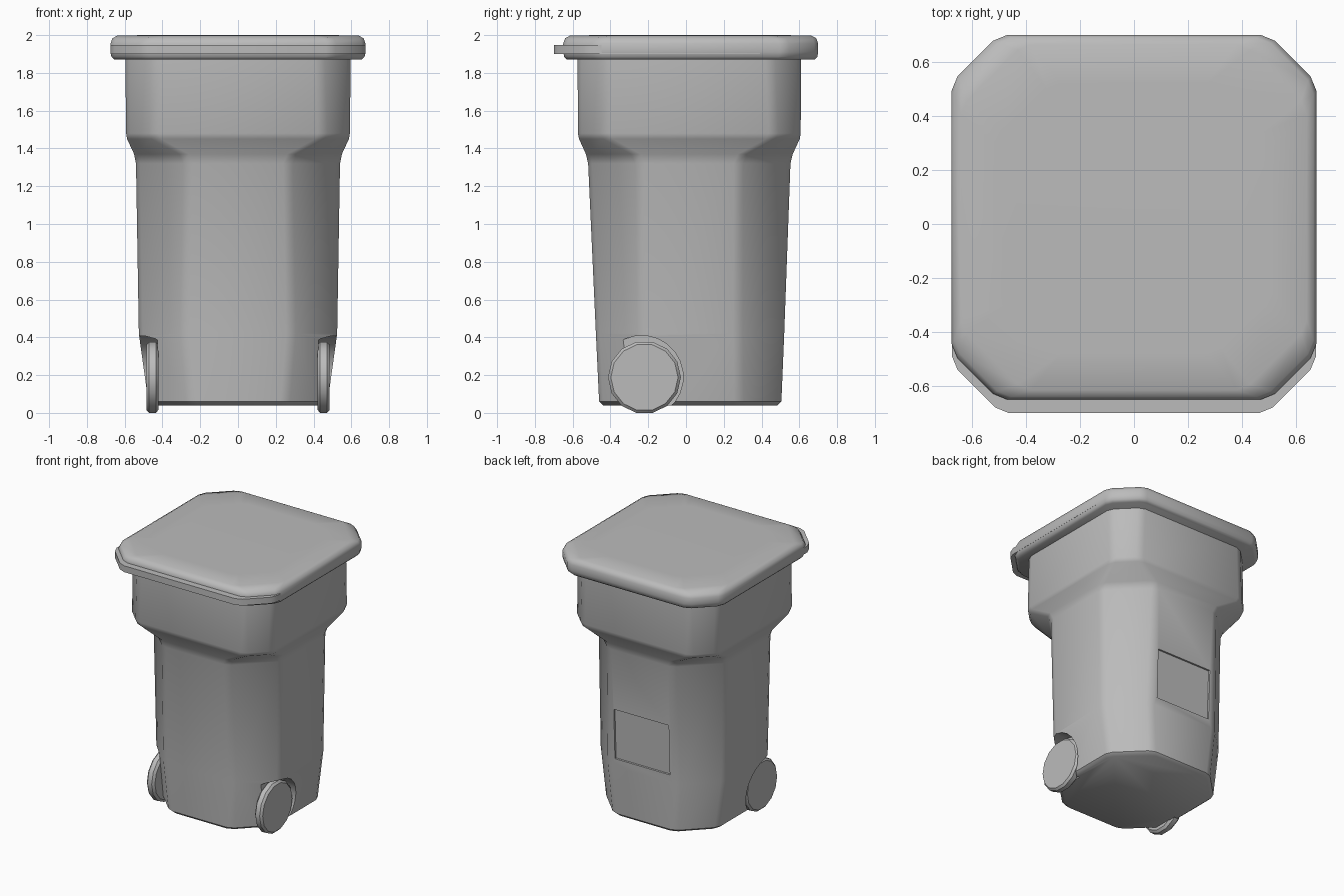
import bpy, bmesh, math
from mathutils import Matrix

if "Cube" in bpy.data.objects:
    bpy.data.objects.remove(bpy.data.objects["Cube"], do_unlink=True)

grey = bpy.data.materials.new("bin grey")
grey.use_nodes = True
grey.diffuse_color = (0.5, 0.5, 0.5, 1)
grey.node_tree.nodes["Principled BSDF"].inputs["Base Color"].default_value = (0.5, 0.5, 0.5, 1)


def make_object(name, bm):
    bmesh.ops.recalc_face_normals(bm, faces=bm.faces)
    mesh = bpy.data.meshes.new(name)
    bm.to_mesh(mesh)
    bm.free()
    obj = bpy.data.objects.new(name, mesh)
    bpy.context.collection.objects.link(obj)
    mesh.materials.append(grey)
    return obj


def select(obj):
    bpy.ops.object.select_all(action='DESELECT')
    obj.select_set(True)
    bpy.context.view_layer.objects.active = obj


def smooth(obj, degrees):
    select(obj)
    bpy.ops.object.shade_smooth_by_angle(angle=math.radians(degrees))


def octagon(half_x, front, back, cut, z, soft=0.03):
    """Rectangle with cut corners, each cut end softened by one small facet."""
    near, far = soft * 0.7, cut - soft * 0.7
    corner = [(0, cut + soft), (near, far), (far, near), (cut + soft, 0)]
    points = []
    for sx, y, sy in ((1, back, 1), (-1, back, 1), (-1, front, -1), (1, front, -1)):
        run = corner if sx * sy > 0 else corner[::-1]
        points += [(sx * (half_x - dx), y - sy * dy, z) for dx, dy in run]
    return points


def loft(name, sections):
    bm = bmesh.new()
    rings = [[bm.verts.new(p) for p in section] for section in sections]
    for low, high in zip(rings, rings[1:]):
        for i in range(len(low)):
            j = (i + 1) % len(low)
            bm.faces.new((low[i], low[j], high[j], high[i]))
    bm.faces.new(rings[0][::-1])
    bm.faces.new(rings[-1])
    return make_object(name, bm)


def turned(name, profile, sides, centre):
    """Closed disc turned around the x axis from (x, radius) pairs."""
    _, cy, cz = centre
    sections = []
    for x, r in profile:
        angles = [math.tau * (i + 0.5) / sides for i in range(sides)]
        sections.append([(x, cy + r * math.sin(a), cz + r * math.cos(a)) for a in angles])
    return loft(name, sections)


def carve(obj, cutter):
    cutter.hide_render = True
    select(obj)
    mod = obj.modifiers.new("carve", 'BOOLEAN')
    mod.operation = 'DIFFERENCE'
    mod.solver = 'EXACT'
    mod.object = cutter
    bpy.ops.object.modifier_apply(modifier=mod.name)
    bpy.data.objects.remove(cutter, do_unlink=True)


# Tapered body with a wider collar on top
body = loft("bin_body", [
    octagon(0.45, -0.44, 0.485, 0.21, 0.04),
    octagon(0.475, -0.46, 0.505, 0.22, 0.06),
    octagon(0.525, -0.477, 0.52, 0.24, 0.42),
    octagon(0.54, -0.518, 0.553, 0.27, 1.32),
    octagon(0.55, -0.53, 0.565, 0.26, 1.37),
    octagon(0.587, -0.566, 0.602, 0.15, 1.45),
    octagon(0.592, -0.572, 0.607, 0.14, 1.48),
    octagon(0.597, -0.574, 0.61, 0.16, 1.9),
])

# Wheel wells at the lower front of both sides
for side in (1, -1):
    carve(body, turned("well_cutter", [(side * 0.425, 0.22), (side * 0.7, 0.22)],
                       24, (0, -0.235, 0.19)))

# Shallow label recess in the back
bm = bmesh.new()
bmesh.ops.create_cube(bm, size=1, matrix=Matrix.Translation((0, 0.565, 0.67))
                      @ Matrix.Rotation(-0.037, 4, 'X')
                      @ Matrix.Diagonal((0.46, 0.1, 0.38, 1)))
carve(body, make_object("label_cutter", bm))
smooth(body, 40)

# Lid with rolled edge and softly sloping corners
lid = loft("lid", [
    octagon(0.655, -0.63, 0.68, 0.17, 1.87),
    octagon(0.67, -0.645, 0.695, 0.175, 1.885),
    octagon(0.675, -0.65, 0.70, 0.175, 1.91),
    octagon(0.675, -0.65, 0.70, 0.175, 1.955),
    octagon(0.665, -0.64, 0.69, 0.18, 1.983),
    octagon(0.64, -0.615, 0.665, 0.23, 1.997),
    octagon(0.50, -0.48, 0.52, 0.20, 2.0),
])
smooth(lid, 60)

# Grip ledge along the lid front
ledge = loft("lid_front_ledge", [octagon(0.674, -0.70, 0.60, 0.18, z) for z in (1.9, 1.948)])
smooth(ledge, 40)

# Wheels
for side, label in ((1, "left"), (-1, "right")):
    wheel = turned(label + "_wheel", [(side * x, r) for x, r in (
        (0.42, 0.175), (0.435, 0.193), (0.47, 0.193), (0.485, 0.178))],
        14, (0, -0.22, 0.188))
    smooth(wheel, 30)
